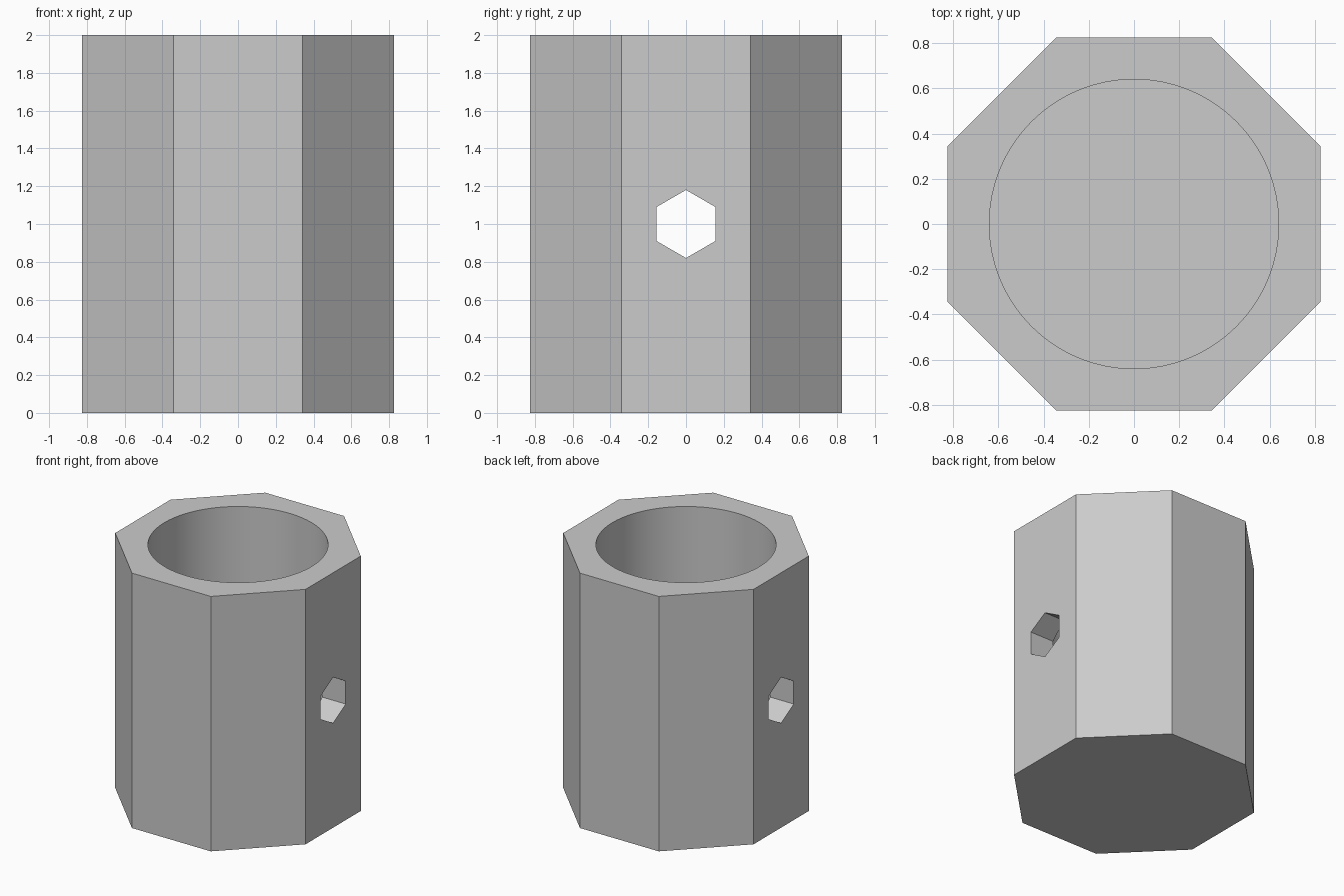
import bpy, bmesh, math
from mathutils import Matrix

cube = bpy.data.objects.get("Cube")
if cube:
    bpy.data.objects.remove(cube, do_unlink=True)

HEIGHT = 2.0
APOTHEM = 0.826      # centre to flat side
BORE = 0.64          # radius of the round well
FLOOR = 0.18         # thickness of the closed bottom
HOLE = 0.18          # corner radius of the hexagonal cross hole

grey = bpy.data.materials.new("light_grey")
grey.use_nodes = True
colour = (0.6, 0.6, 0.6, 1)
grey.diffuse_color = colour
grey.node_tree.nodes["Principled BSDF"].inputs["Base Color"].default_value = colour


def prism(name, sides, radius, depth, matrix):
    """Regular prism centred on its own axis, placed by a matrix."""
    bm = bmesh.new()
    bmesh.ops.create_cone(bm, cap_ends=True, segments=sides, radius1=radius,
                          radius2=radius, depth=depth, matrix=matrix)
    mesh = bpy.data.meshes.new(name)
    bm.to_mesh(mesh)
    bm.free()
    mesh.materials.append(grey)
    obj = bpy.data.objects.new(name, mesh)
    bpy.context.collection.objects.link(obj)
    return obj


def lift(z):
    return Matrix.Translation((0, 0, z))


# Octagonal body with flat sides facing the axes
body = prism("octagonal_body", 8, APOTHEM / math.cos(math.pi / 8), HEIGHT,
             lift(HEIGHT / 2) @ Matrix.Rotation(math.pi / 8, 4, "Z"))

# Round well open at the top, and hexagonal hole through both side walls
well_depth = HEIGHT - FLOOR + 0.2
cutters = [
    prism("well_cutter", 128, BORE, well_depth, lift(FLOOR + well_depth / 2)),
    prism("cross_hole_cutter", 6, HOLE, 2.4,
          lift(HEIGHT / 2) @ Matrix.Rotation(math.pi / 2, 4, "Y")
          @ Matrix.Rotation(math.pi / 6, 4, "Z")),
]

bpy.ops.object.select_all(action="DESELECT")
bpy.context.view_layer.objects.active = body
body.select_set(True)
for cutter in cutters:
    cutter.hide_render = True
    cut = body.modifiers.new(cutter.name, "BOOLEAN")
    cut.operation = "DIFFERENCE"
    cut.solver = "EXACT"
    cut.object = cutter
    bpy.ops.object.modifier_apply(modifier=cut.name)
    bpy.data.objects.remove(cutter, do_unlink=True)

# Smooth well wall, crisp edges elsewhere
bpy.ops.object.shade_smooth_by_angle(angle=math.radians(30))
